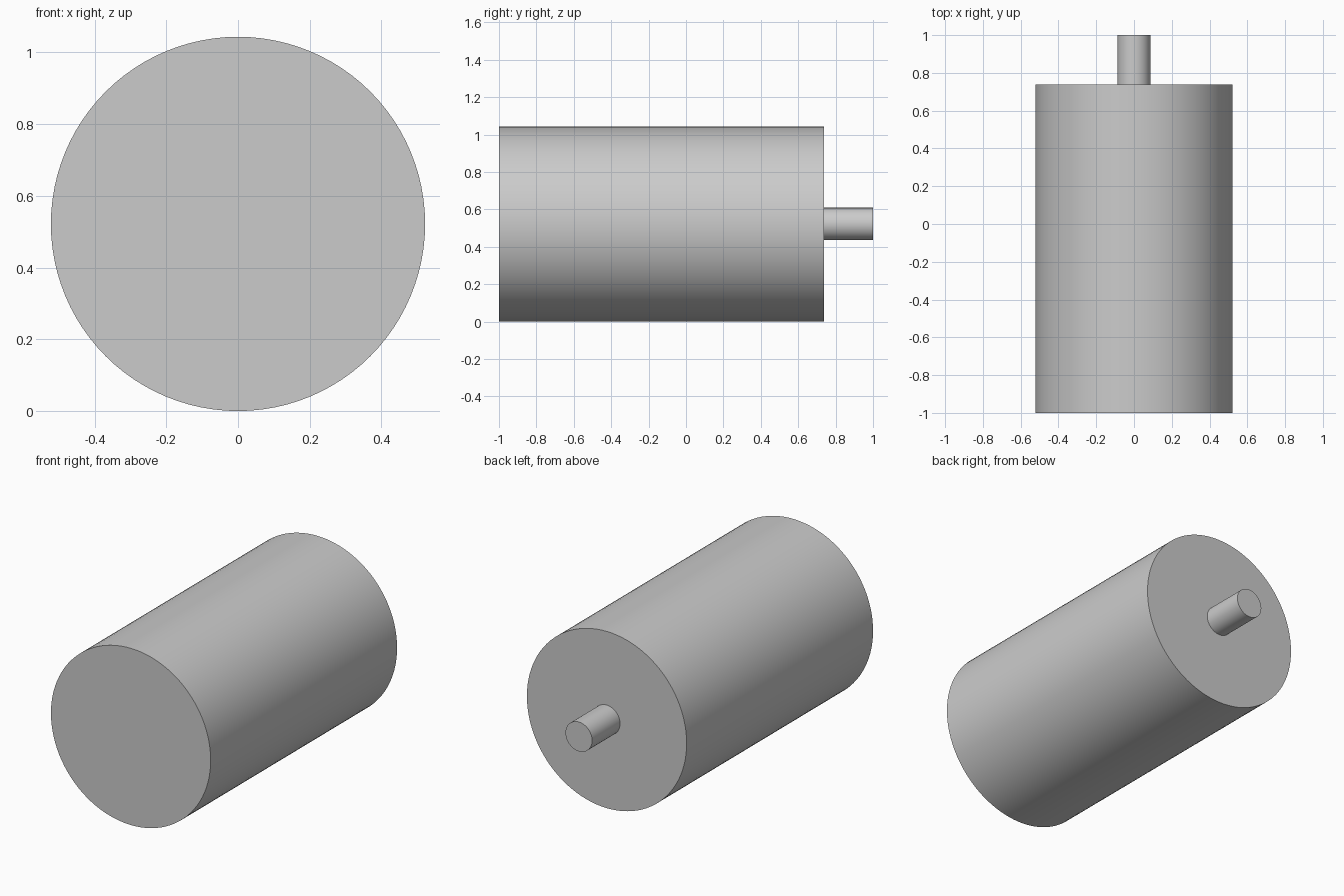
import bpy
import math

cube = bpy.data.objects.get("Cube")
if cube:
    bpy.data.objects.remove(cube, do_unlink=True)

# Proportions: body 20 long and 12 wide, shaft 3 long and 2 wide
UNIT = 2 / 23
BODY_RADIUS = 6 * UNIT
BODY_BACK = -1 + 20 * UNIT

# Single grey finish
grey = bpy.data.materials.new("light grey")
grey.use_nodes = True
colour = (0.6, 0.6, 0.6, 1)
grey.diffuse_color = colour
grey.node_tree.nodes["Principled BSDF"].inputs["Base Color"].default_value = colour


def rod(name, radius, y_front, y_back, sides):
    """Smooth-sided cylinder lying along y on the body's axis."""
    bpy.ops.mesh.primitive_cylinder_add(
        vertices=sides, radius=radius, depth=y_back - y_front,
        location=(0, (y_front + y_back) / 2, BODY_RADIUS),
        rotation=(math.pi / 2, 0, 0))
    obj = bpy.context.object
    obj.name = name
    obj.data.materials.append(grey)
    bpy.ops.object.shade_smooth_by_angle(angle=math.radians(30))
    return obj


# Main drum
rod("body", BODY_RADIUS, -1, BODY_BACK, 96)

# Shaft projecting from the back face
rod("shaft", UNIT, BODY_BACK, 1, 48)
